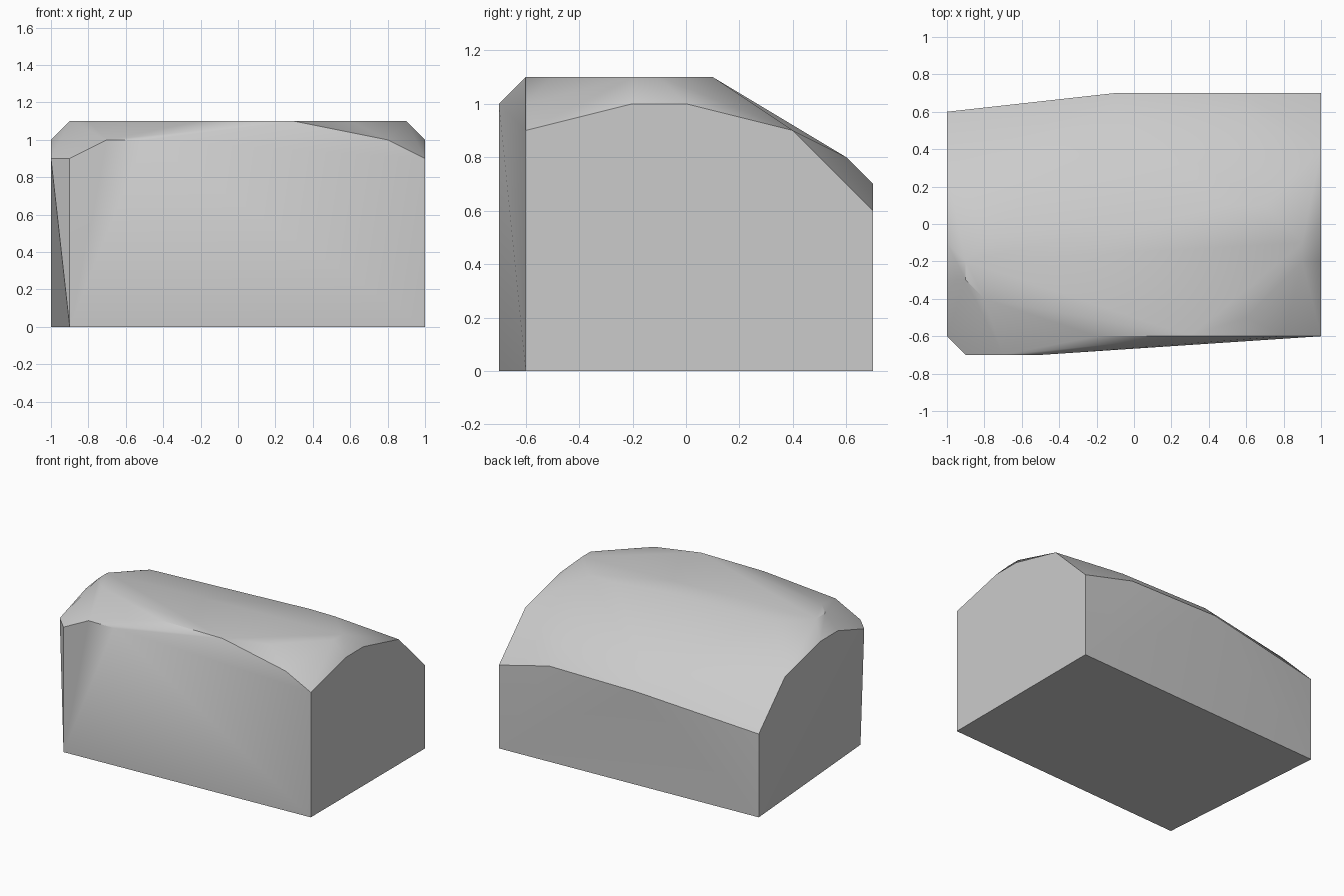
import bpy
import bmesh
import math

default_cube = bpy.data.objects.get("Cube")
if default_cube:
    bpy.data.objects.remove(default_cube, do_unlink=True)


def flat_material(name, colour):
    """One plain colour for viewport and render."""
    material = bpy.data.materials.new(name)
    material.use_nodes = True
    material.diffuse_color = colour
    shader = next(node for node in material.node_tree.nodes
                  if node.type == 'BSDF_PRINCIPLED')
    shader.inputs["Base Color"].default_value = colour
    shader.inputs["Roughness"].default_value = 0.8
    return material


def end_profile(x, outline):
    """Rim of an end wall, given as (y, z) pairs."""
    return [(x, y, z) for y, z in outline]


def level_outline(z, outline):
    """Horizontal outline at one height, given as (x, y) pairs."""
    return [(x, y, z) for x, y in outline]


def hull_object(name, points, material):
    """Wrap the profile points in a closed faceted skin."""
    bm = bmesh.new()
    for point in points:
        bm.verts.new(point)
    result = bmesh.ops.convex_hull(bm, input=bm.verts[:])
    unused = {item for key in ("geom_interior", "geom_unused")
              for item in result[key] if isinstance(item, bmesh.types.BMVert)}
    bmesh.ops.delete(bm, geom=list(unused), context='VERTS')
    # Join triangles that lie in one plane
    bmesh.ops.dissolve_limit(bm, angle_limit=math.radians(0.5),
                             verts=bm.verts[:], edges=bm.edges[:])
    bmesh.ops.recalc_face_normals(bm, faces=bm.faces[:])
    mesh = bpy.data.meshes.new(name)
    bm.to_mesh(mesh)
    bm.free()
    mesh.materials.append(material)
    obj = bpy.data.objects.new(name, mesh)
    bpy.context.collection.objects.link(obj)
    return obj


# Footprint on the ground
footprint = level_outline(0, [(-.9, -.7), (1, -.6), (1, .7), (-1, .6)])

# Rounded rims of the two end walls
right_rim = end_profile(-1, [(-.6, .9), (-.3, 1), (-.1, 1), (.3, .9), (.6, .6)])
left_rim = end_profile(1, [(-.6, .9), (-.2, 1), (0, 1), (.4, .9), (.7, .6)])

# Flat crown with clipped corners
crown = level_outline(1.1, [
    (-.9, -.3), (-.8, -.4), (-.2, -.6), (.3, -.6), (.6, -.5), (.7, -.4),
    (.9, -.2), (.9, -.1), (.7, .1), (.5, .1), (-.7, 0), (-.9, -.2)])

# Upper edge of the front wall and shoulder of the back wall
front_rim = [(-.9, -.7, .9), (-.7, -.7, 1), (-.5, -.7, 1), (.8, -.6, 1)]
back_rim = [(x, y, z) for x in (-.1, .6) for y, z in ((.7, .7), (.6, .8))]

stone = flat_material("stone_grey", (0.6, 0.6, 0.6, 1))
block = hull_object("stone_block",
                    footprint + right_rim + left_rim + crown + front_rim + back_rim,
                    stone)

# Soft crown, crisp wall edges
bpy.ops.object.select_all(action='DESELECT')
block.select_set(True)
bpy.context.view_layer.objects.active = block
bpy.ops.object.shade_smooth_by_angle(angle=math.radians(35))
